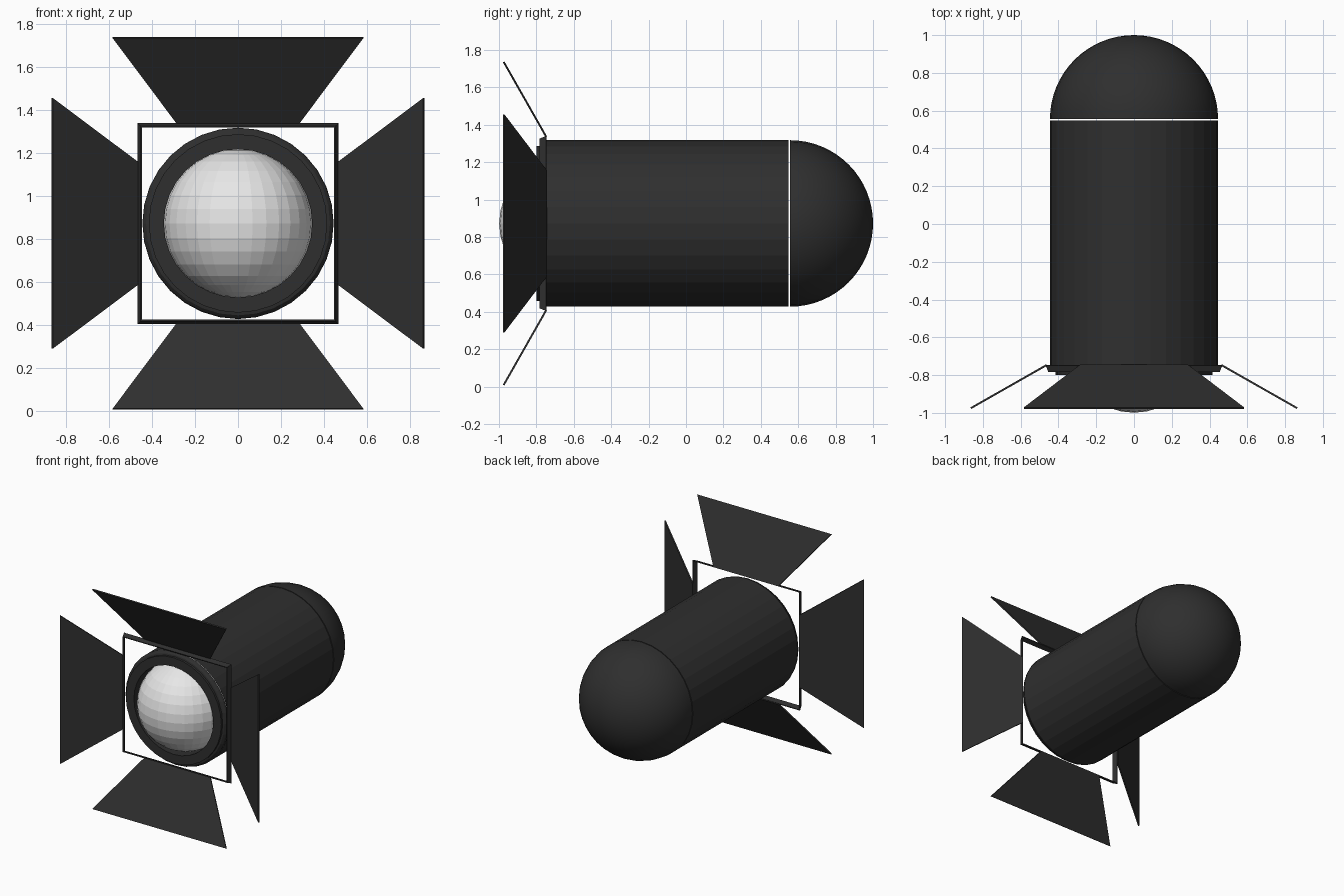
import bpy, bmesh, math
from mathutils import Matrix, Vector

if "Cube" in bpy.data.objects:
    bpy.data.objects.remove(bpy.data.objects["Cube"])

ZC = 0.873   # height of the lamp axis
SIDES = 32


def material(name, value):
    m = bpy.data.materials.new(name)
    m.diffuse_color = (value, value, value, 1)
    m.use_nodes = True
    m.node_tree.nodes["Principled BSDF"].inputs["Base Color"].default_value = m.diffuse_color
    return m


BLACK = material("matte black", 0.028)
GLASS = material("pale lens", 0.8)


def finish(bm, name, mat, smooth=False):
    bmesh.ops.recalc_face_normals(bm, faces=bm.faces)
    for f in bm.faces:
        f.smooth = smooth
    me = bpy.data.meshes.new(name)
    bm.to_mesh(me)
    bm.free()
    me.materials.append(mat)
    ob = bpy.data.objects.new(name, me)
    ob.location.z = ZC
    bpy.context.collection.objects.link(ob)
    return ob


def lathe(name, profile, mat, smooth=False):
    """Spin (radius, y) points around the y axis."""
    bm = bmesh.new()
    vs = [bm.verts.new((r, y, 0)) for r, y in profile]
    es = [bm.edges.new(p) for p in zip(vs, vs[1:])]
    bmesh.ops.spin(bm, geom=vs + es, cent=(0, 0, 0), axis=(0, 1, 0),
                   angle=2 * math.pi, steps=SIDES, use_merge=True)
    bmesh.ops.remove_doubles(bm, verts=bm.verts, dist=1e-4)
    return finish(bm, name, mat, smooth)


def plate(name, y0, r0, w0, y1, r1, w1, thick, turn):
    """Slanted trapezoid plate above the axis, turned about the axis."""
    bm = bmesh.new()
    n = Vector((0, r1 - r0, y0 - y1)).normalized() * thick / 2
    corners = [(-w0, y0, r0), (w0, y0, r0), (w1, y1, r1), (-w1, y1, r1)]
    a = [bm.verts.new(Vector(c) + n) for c in corners]
    b = [bm.verts.new(Vector(c) - n) for c in corners]
    bm.faces.new(a)
    bm.faces.new(b[::-1])
    for i in range(4):
        j = (i + 1) % 4
        bm.faces.new((a[i], b[i], b[j], a[j]))
    bm.transform(Matrix.Rotation(turn, 4, 'Y'))
    return finish(bm, name, BLACK)


# Tubular housing, open at the front
lathe("housing", [(0.445, -0.75), (0.445, 0.549), (0.0, 0.549)], BLACK)

# Rounded rear cap, separated by a fine gap
dome = [(0.0, 0.556)] + [(0.445 * math.cos(t), 0.556 + 0.444 * math.sin(t))
                         for t in [i * math.pi / 32 for i in range(17)]]
cap = lathe("rear_dome", dome, BLACK, True)
for f in cap.data.polygons:
    if abs(f.normal.y + 1) < 0.01:
        f.use_smooth = False
cap.data.set_sharp_from_angle(angle=math.radians(40))

# Stepped front ring holding the lens
lathe("lens_ring", [(0.345, -0.655), (0.345, -0.80), (0.415, -0.80), (0.415, -0.783),
                    (0.428, -0.78), (0.44, -0.768), (0.445, -0.754),
                    (0.40, -0.754)], BLACK)

# Faceted glass lens
bm = bmesh.new()
bmesh.ops.create_uvsphere(bm, u_segments=32, v_segments=16, radius=0.345)
bmesh.ops.translate(bm, verts=bm.verts, vec=(0, -0.654, 0))
finish(bm, "lens", GLASS)

# Square frame and four flared barn doors
for i, side in enumerate(("top", "right", "bottom", "left")):
    turn = i * math.pi / 2
    plate("frame_" + side, -0.747, 0.464, 0.467, -0.782, 0.45, 0.452, 0.008, turn)
    plate("door_" + side, -0.747, 0.463, 0.283, -0.975, 0.864, 0.583, 0.01, turn)
